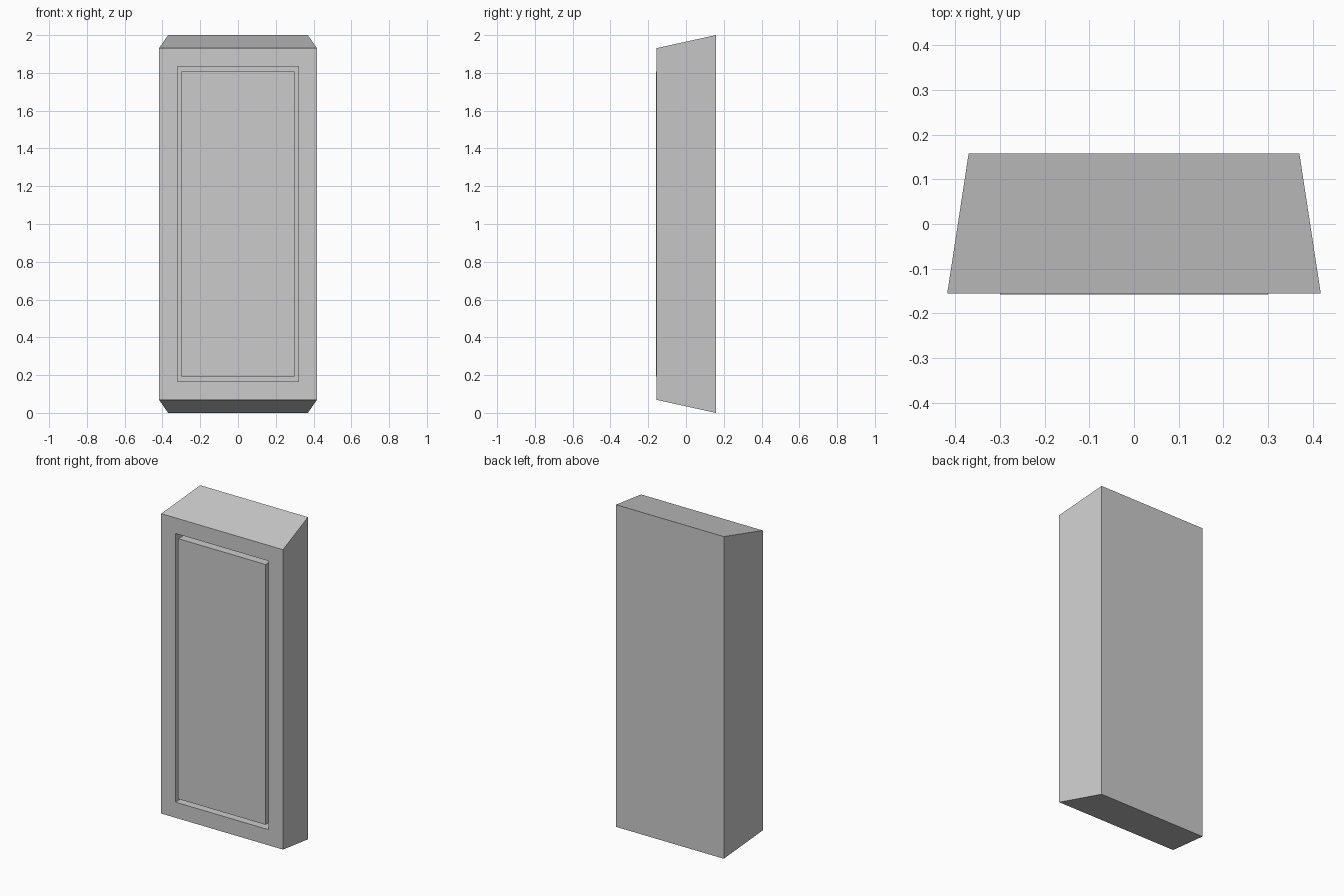
import bpy, bmesh

if "Cube" in bpy.data.objects:
    bpy.data.objects.remove(bpy.data.objects["Cube"])

# Rectangular rings from back to front panel: (y, half width, half height)
RINGS = [
    (0.158, 0.37, 1.0),      # back face
    (-0.156, 0.418, 0.931),  # front rim, wider and shorter
    (-0.156, 0.32, 0.834),   # groove outer edge
    (-0.056, 0.32, 0.834),   # groove floor, outer
    (-0.056, 0.30, 0.808),   # groove floor, inner
    (-0.158, 0.30, 0.808),   # centre panel, slightly proud
]


def make_ring(bm, y, hx, hz):
    corners = [(-1, -1), (1, -1), (1, 1), (-1, 1)]
    return [bm.verts.new((sx * hx, y, 1 + sz * hz)) for sx, sz in corners]


# Tapered slab with a grooved front panel
bm = bmesh.new()
rings = [make_ring(bm, *r) for r in RINGS]
for a, b in zip(rings, rings[1:]):
    for i in range(4):
        j = (i + 1) % 4
        bm.faces.new((a[i], a[j], b[j], b[i]))
bm.faces.new(rings[0])
bm.faces.new(rings[-1])
bmesh.ops.recalc_face_normals(bm, faces=bm.faces)

mesh = bpy.data.meshes.new("panelled_slab")
bm.to_mesh(mesh)
bm.free()
slab = bpy.data.objects.new("panelled_slab", mesh)
bpy.context.collection.objects.link(slab)
